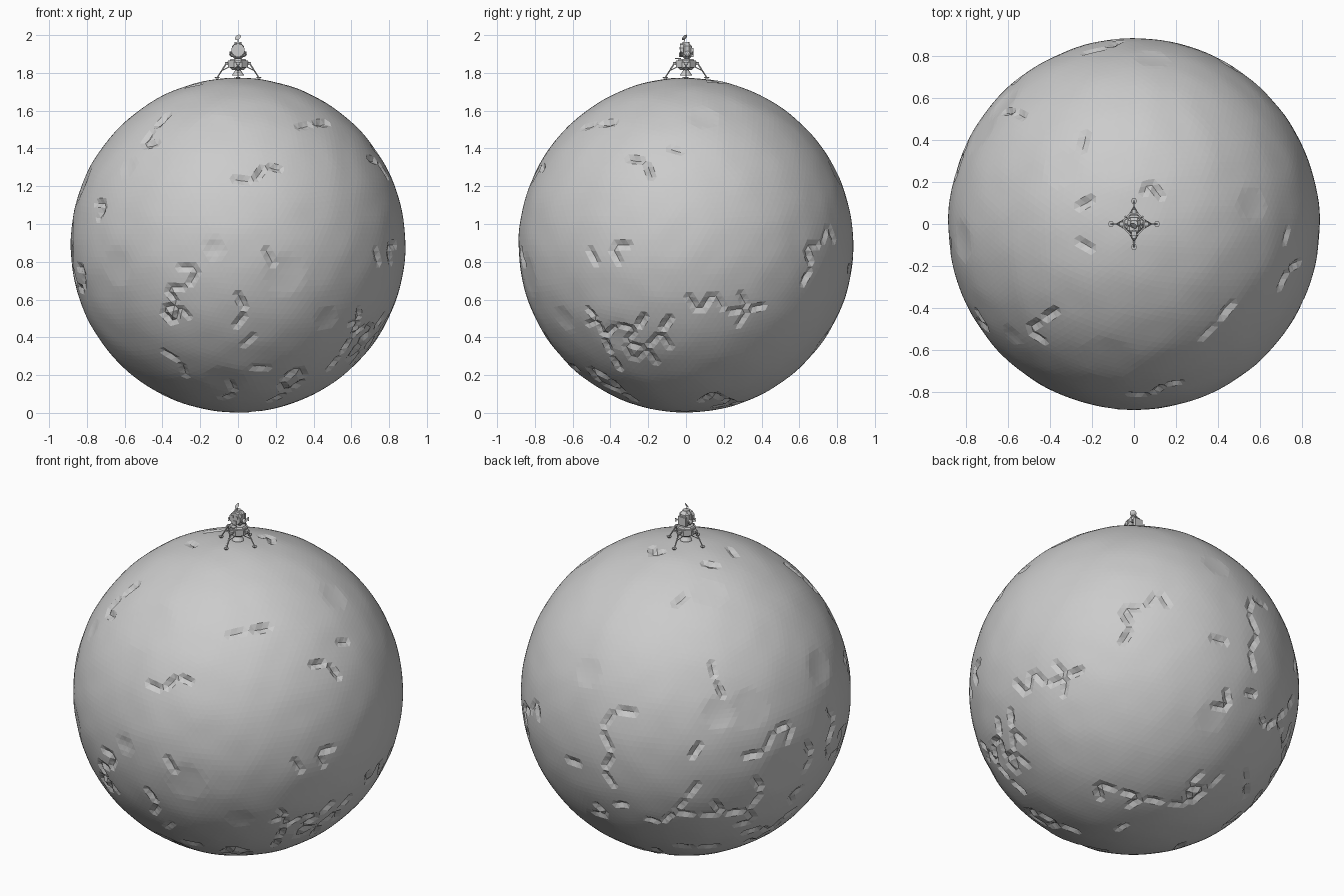
import bpy, bmesh, math, random
from mathutils import Vector, noise

if "Cube" in bpy.data.objects:
    bpy.data.objects.remove(bpy.data.objects["Cube"])

random.seed(11)
R, CZ = 0.888, 0.888


def link(name, bm):
    me = bpy.data.meshes.new(name)
    bm.to_mesh(me)
    bm.free()
    ob = bpy.data.objects.new(name, me)
    bpy.context.collection.objects.link(ob)
    return ob


def cone(name, r1, r2, z1, z2, n=8, x=0, y=0, turn=0.0, sy=1.0):
    bm = bmesh.new()
    bmesh.ops.create_cone(bm, cap_ends=True, segments=n, radius1=r1, radius2=r2, depth=z2 - z1)
    ob = link(name, bm)
    ob.location = (x, y, (z1 + z2) / 2)
    ob.rotation_euler.z = turn
    ob.scale.y = sy
    return ob


def box(name, size, loc, turn=0.0):
    bm = bmesh.new()
    bmesh.ops.create_cube(bm, size=1)
    bmesh.ops.scale(bm, vec=size, verts=bm.verts)
    ob = link(name, bm)
    ob.location = loc
    ob.rotation_euler.z = turn
    return ob


def strut(name, a, b, r=0.0025, n=6):
    a, b = Vector(a), Vector(b)
    ob = cone(name, r, r, 0, (b - a).length, n)
    ob.location = (a + b) / 2
    ob.rotation_euler = (b - a).to_track_quat('Z', 'Y').to_euler()
    return ob


# Moon: fine sphere with lens-shaped pits along chains of coarse edges
coarse = bmesh.new()
bmesh.ops.create_icosphere(coarse, subdivisions=4, radius=1)
coarse.verts.ensure_lookup_table()
pits = []
for _ in range(60):
    v = random.choice(coarse.verts)
    for _ in range(random.choice((1, 1, 2, 3, 5))):
        e = random.choice(v.link_edges)
        w = e.other_vert(v)
        depth = random.uniform(0.012, 0.022)
        for t, k in ((0.25, 0.7), (0.5, 1.0), (0.75, 0.7)):
            pits.append((v.co.lerp(w.co, t).normalized(), depth * k))
        v = w
coarse.free()
# Wide shallow craters
craters = []
for _ in range(16):
    d = Vector([random.gauss(0, 1) for _ in range(3)]).normalized()
    craters.append((d, random.uniform(0.06, 0.17), random.uniform(0.004, 0.01)))

bm = bmesh.new()
bmesh.ops.create_icosphere(bm, subdivisions=6, radius=1)
for v in bm.verts:
    d = v.co.normalized()
    h = 0.003 * noise.noise(d * 6) - 0.002
    if d.z < 0.985:
        for c, rad, dep in craters:
            a = (d - c).length / rad
            if a < 1:
                h -= dep * (1 - a * a)
        for c, dep in pits:
            if (d - c).length_squared < 0.00012:
                h -= dep
                break
    v.co = d * (R + min(h, 0))
moon = link("moon", bm)
moon.location.z = CZ

# Descent stage: octagonal body with engine bell below
T = math.pi / 8
cone("descent_stage", 0.056, 0.056, 1.828, 1.865, 8, turn=T)
cone("descent_deck", 0.048, 0.042, 1.865, 1.874, 8, turn=T)
cone("descent_skirt", 0.034, 0.046, 1.815, 1.828, 8, turn=T)
cone("engine_bell", 0.034, 0.014, 1.786, 1.815, 16)

# Four legs with braces, side brackets and foot pads
for i in range(4):
    a = i * math.pi / 2
    c, s = math.cos(a), math.sin(a)

    def P(r, t, z):
        return (r * c - t * s, r * s + t * c, z)
    cone("foot_pad", 0.008, 0.014, 1.769, 1.777, 10, *P(0.11, 0, 0)[:2])
    strut("leg", P(0.11, 0, 1.775), P(0.062, 0, 1.85), 0.0035)
    for t in (-0.02, 0.02):
        strut("leg_brace", P(0.085, 0, 1.812), P(0.05, t, 1.83))
        strut("leg_upper_brace", P(0.066, 0, 1.848), P(0.05, t, 1.86))
    box("leg_bracket", (0.018, 0.02, 0.014), P(0.06, 0, 1.85), a)
# Ladder on the front leg
for k in range(5):
    z = 1.788 + k * 0.012
    y = -0.11 + (z - 1.775) * 0.64
    strut("ladder_rung", (-0.008, y - 0.004, z), (0.008, y - 0.004, z), 0.0012)

# Ascent stage: faceted cabin, front drum, side tanks, rear equipment bay
cabin = box("ascent_cabin", (0.062, 0.05, 0.084), (0, 0.006, 1.915))
bev = cabin.modifiers.new("bevel", 'BEVEL')
bev.width = 0.014
bev.segments = 1
drum = cone("cabin_drum", 0.036, 0.036, 0, 0.02, 10)
drum.rotation_euler.x = math.pi / 2
drum.location = (0, -0.022, 1.92)
box("front_hatch", (0.022, 0.006, 0.024), (0, -0.033, 1.897))
box("porch", (0.026, 0.03, 0.004), (0, -0.042, 1.876))
box("equipment_bay", (0.05, 0.014, 0.05), (0, 0.034, 1.908))
for x in (-1, 1):
    box("window", (0.014, 0.004, 0.014), (x * 0.015, -0.033, 1.93))
    bm = bmesh.new()
    bmesh.ops.create_icosphere(bm, subdivisions=2, radius=0.016)
    tank = link("side_tank", bm)
    tank.location = (x * 0.031, 0.008, 1.9)
    # Thruster clusters on all four corners
    for y in (-1, 1):
        px, py = x * 0.042, y * 0.03 + 0.005
        strut("thruster_arm", (x * 0.026, py * 0.7, 1.905), (px, py, 1.905), 0.002)
        cone("thruster_up", 0.002, 0.005, 1.905, 1.914, 8, px, py)
        cone("thruster_down", 0.005, 0.002, 1.896, 1.905, 8, px, py)
cone("top_hatch", 0.02, 0.018, 1.956, 1.963, 12)

# Dish antenna on a short mast
strut("antenna_mast", (0, -0.012, 1.955), (0, -0.006, 1.984), 0.002)
dish = cone("antenna_dish", 0.006, 0.018, -0.003, 0.003, 14)
dish.location = (0.001, -0.006, 1.986)
dish.rotation_euler = (math.radians(40), math.radians(-40), 0)
